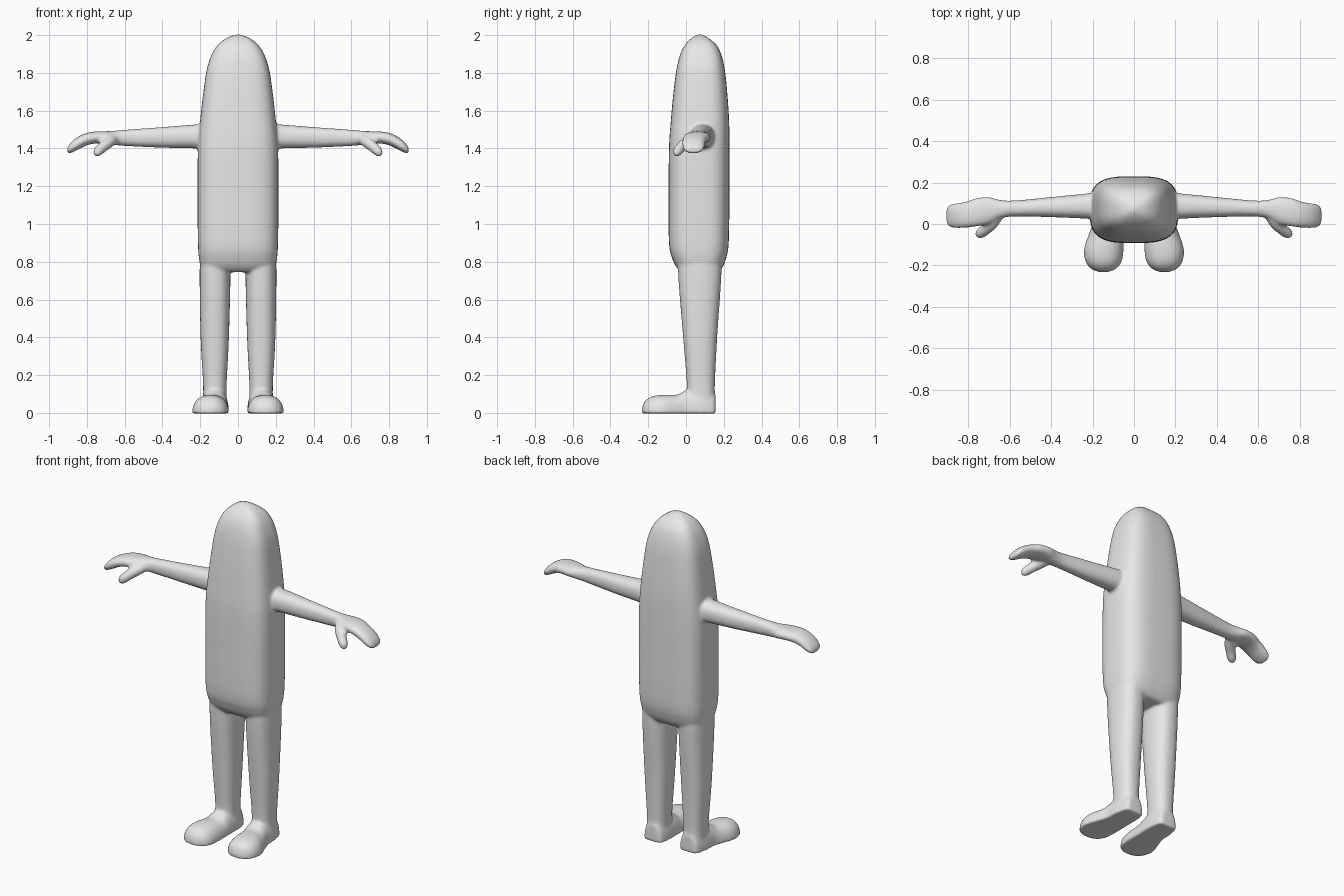
import bpy, bmesh, math
from mathutils import Vector

bm = bmesh.new()


def spline(stations, steps=5):
    """Catmull-Rom interpolation through the stations."""
    pts = [Vector(s) for s in stations]
    out = []
    for i in range(len(pts) - 1):
        p0, p1, p2, p3 = pts[max(i - 1, 0)], pts[i], pts[i + 1], pts[min(i + 2, len(pts) - 1)]
        for k in range(steps):
            t = k / steps
            out.append(0.5 * (2 * p1 + (p2 - p0) * t + (2 * p0 - 5 * p1 + 4 * p2 - p3) * t * t
                              + (3 * p1 - p0 - 3 * p2 + p3) * t ** 3))
    return out + [pts[-1]]


def loft(stations, place, n=2.0, sides=40):
    """Skin superellipse rings; place(station, u, v) gives a point for u, v in -1..1."""
    rings = []
    for s in spline(stations):
        ring = []
        for k in range(sides):
            a = 2 * math.pi * k / sides
            c, d = math.cos(a), math.sin(a)
            u = math.copysign(abs(c) ** (2 / n), c)
            v = math.copysign(abs(d) ** (2 / n), d)
            ring.append(bm.verts.new(place(s, u, v)))
        rings.append(ring)
    faces = [bm.faces.new(rings[0]), bm.faces.new(rings[-1])]
    for a, b in zip(rings, rings[1:]):
        for k in range(sides):
            j = (k + 1) % sides
            faces.append(bm.faces.new((a[k], a[j], b[j], b[k])))
    bmesh.ops.recalc_face_normals(bm, faces=faces)


def mid(lo, hi, t):
    return (lo + hi) / 2 + (hi - lo) / 2 * t


# Torso and head: z, half width, back-to-front range
torso = [(0.745, 0.165, -0.02, 0.17), (0.765, 0.192, -0.045, 0.19), (0.81, 0.205, -0.07, 0.21),
         (0.9, 0.212, -0.09, 0.226), (1.15, 0.214, -0.092, 0.23), (1.4, 0.212, -0.09, 0.23),
         (1.55, 0.2, -0.08, 0.228), (1.7, 0.183, -0.066, 0.218), (1.82, 0.165, -0.05, 0.205),
         (1.9, 0.138, -0.03, 0.186), (1.95, 0.105, -0.004, 0.16), (1.985, 0.06, 0.03, 0.118),
         (2.003, 0.012, 0.062, 0.085)]
loft(torso, lambda s, u, v: (s[1] * u, mid(s[2], s[3], v), s[0]), n=3.2, sides=64)

# Leg: z, x range, y range
leg = [(0.9, 0.05, 0.195, -0.03, 0.18), (0.75, 0.04, 0.203, -0.042, 0.188),
       (0.4, 0.048, 0.198, -0.015, 0.165), (0.16, 0.06, 0.185, 0.004, 0.153),
       (0.06, 0.06, 0.185, 0.004, 0.153)]
# Foot: y, centre x, half width, height
foot = [(0.157, 0.12, 0.035, 0.09), (0.145, 0.12, 0.058, 0.115), (0.08, 0.122, 0.072, 0.13),
        (0.0, 0.125, 0.076, 0.12), (-0.045, 0.133, 0.084, 0.097), (-0.12, 0.145, 0.096, 0.096),
        (-0.18, 0.147, 0.088, 0.087), (-0.215, 0.147, 0.062, 0.064), (-0.232, 0.147, 0.025, 0.03)]
# Arm and mitten hand: x, y range, z range
arm = [(0.12, 0.015, 0.16, 1.395, 1.53), (0.22, 0.025, 0.148, 1.4, 1.527),
       (0.4, 0.033, 0.13, 1.404, 1.513), (0.58, 0.036, 0.113, 1.412, 1.5),
       (0.65, 0.025, 0.117, 1.418, 1.494), (0.7, 0.0, 0.13, 1.425, 1.491),
       (0.76, -0.012, 0.125, 1.426, 1.489), (0.81, -0.018, 0.108, 1.413, 1.479),
       (0.86, -0.02, 0.1, 1.387, 1.453), (0.892, -0.012, 0.092, 1.374, 1.422),
       (0.904, 0.005, 0.075, 1.378, 1.402)]
# Thumb: centre and radius
thumb = [(0.66, 0.04, 1.45, 0.03), (0.685, 0.005, 1.432, 0.031), (0.715, -0.025, 1.408, 0.028),
         (0.74, -0.045, 1.385, 0.026), (0.753, -0.056, 1.371, 0.017), (0.757, -0.06, 1.364, 0.006)]

for side in (-1, 1):
    loft(leg, lambda s, u, v: (side * mid(s[1], s[2], u), mid(s[3], s[4], v), s[0]), n=2.4)
    loft(foot, lambda s, u, v: (side * (s[1] + s[2] * u), s[0],
                                s[3] * v if v > 0 else 0.004 * v), n=2.3)
    loft(arm, lambda s, u, v: (side * s[0], mid(s[1], s[2], u), mid(s[3], s[4], v)), n=2.3)
    # thumb rings lie across its outward-forward-down direction
    axis = Vector((0.55, -0.6, -0.58)).normalized()
    across = axis.cross(Vector((0, 0, 1))).normalized()
    up = across.cross(axis)

    def thumb_point(s, u, v):
        p = Vector(s[:3]) + (across * u + up * v) * s[3]
        return side * p.x, p.y, p.z

    loft(thumb, thumb_point, sides=24)

mesh = bpy.data.meshes.new("figure_skin")
bm.to_mesh(mesh)
bm.free()
figure = bpy.data.objects.new("figure_skin", mesh)
bpy.context.collection.objects.link(figure)

grey = bpy.data.materials.new("plain grey")
grey.diffuse_color = (0.8, 0.8, 0.8, 1)
mesh.materials.append(grey)

# Fuse the overlapping parts into one soft skin
fuse = figure.modifiers.new("fuse", 'REMESH')
fuse.mode = 'VOXEL'
fuse.voxel_size = 0.008
fuse.use_smooth_shade = True
soften = figure.modifiers.new("soften", 'SMOOTH')
soften.factor = 0.5
soften.iterations = 8
